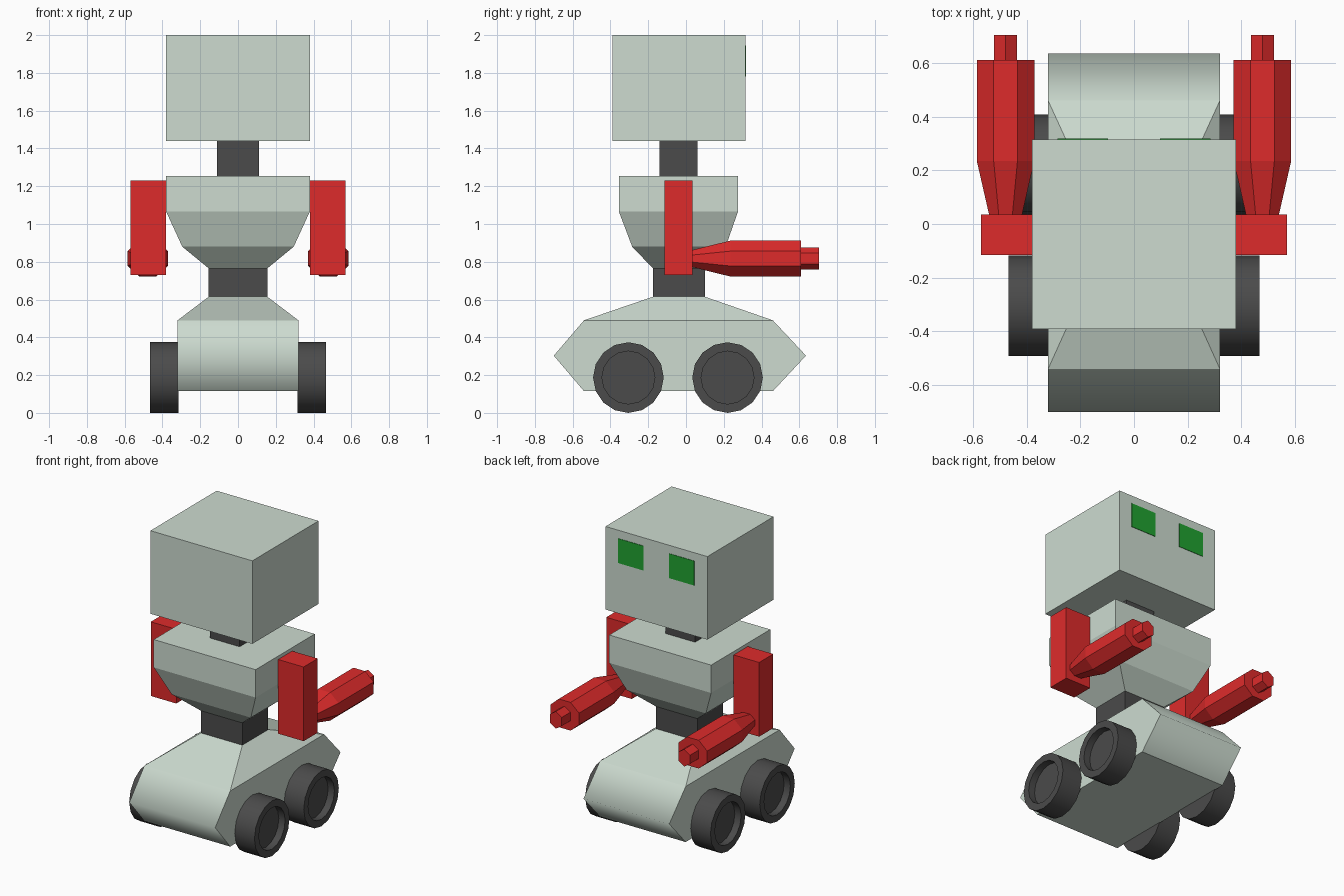
import bpy, bmesh
from math import pi, cos, sin, radians

if "Cube" in bpy.data.objects:
    bpy.data.objects.remove(bpy.data.objects["Cube"])


def material(name, rgb):
    m = bpy.data.materials.new(name)
    m.diffuse_color = (*rgb, 1)
    m.use_nodes = True
    m.node_tree.nodes["Principled BSDF"].inputs["Base Color"].default_value = m.diffuse_color
    return m


PALE = material("pale_green", (0.61, 0.71, 0.63))
DARK = material("dark_grey", (0.07, 0.07, 0.07))
RED = material("red", (0.73, 0.024, 0.024))
GREEN = material("green", (0.015, 0.36, 0.03))


def loft(name, rings, mat, smooth=None):
    """Skin a stack of equal-length rings and cap both ends."""
    bm = bmesh.new()
    loops = [[bm.verts.new(p) for p in ring] for ring in rings]
    n = len(loops[0])
    for a, b in zip(loops, loops[1:]):
        for i in range(n):
            j = (i + 1) % n
            bm.faces.new((a[i], a[j], b[j], b[i]))
    bm.faces.new(loops[0])
    bm.faces.new(loops[-1])
    bmesh.ops.recalc_face_normals(bm, faces=bm.faces)
    me = bpy.data.meshes.new(name)
    bm.to_mesh(me)
    bm.free()
    me.materials.append(mat)
    ob = bpy.data.objects.new(name, me)
    bpy.context.collection.objects.link(ob)
    if smooth:
        bpy.ops.object.select_all(action='DESELECT')
        ob.select_set(True)
        bpy.context.view_layer.objects.active = ob
        bpy.ops.object.shade_smooth_by_angle(angle=radians(smooth))
    return ob


def rect(hx, y0, y1, z, cx=0):
    return [(cx - hx, y0, z), (cx + hx, y0, z), (cx + hx, y1, z), (cx - hx, y1, z)]


def box(name, cx, hx, y0, y1, z0, z1, mat):
    return loft(name, [rect(hx, y0, y1, z0, cx), rect(hx, y0, y1, z1, cx)], mat)


def polygon(cx, y, cz, rx, rz, n, turn):
    """Ring in the xz plane with circumradii rx, rz."""
    return [(cx + rx * cos(turn + 2 * pi * i / n), y,
             cz + rz * sin(turn + 2 * pi * i / n)) for i in range(n)]


# Head, neck, torso and waist
box("head", 0, 0.38, -0.39, 0.315, 1.44, 2.0, PALE)
box("neck", 0, 0.11, -0.14, 0.06, 1.25, 1.44, DARK)
loft("torso", [rect(0.155, -0.175, 0.10, 0.765), rect(0.295, -0.285, 0.21, 0.88),
               rect(0.38, -0.355, 0.275, 1.065), rect(0.38, -0.355, 0.275, 1.253)], PALE)
box("waist", 0, 0.155, -0.175, 0.10, 0.615, 0.765, DARK)

# Wheeled base, with the pointed ends shaded smooth
base = loft("base", [rect(0.32, -0.54, 0.46, 0.115), rect(0.32, -0.70, 0.635, 0.303),
                     rect(0.32, -0.54, 0.46, 0.49), rect(0.155, -0.175, 0.10, 0.615)], PALE)
base.data.shade_smooth()
for e in base.data.edges:
    a, b = (base.data.vertices[i].co for i in e.vertices)
    nose = abs(a.z - 0.303) < 0.01 and abs(b.z - 0.303) < 0.01 and abs(a.y - b.y) < 0.01
    e.use_edge_sharp = not nose

for s, side in ((1, "right"), (-1, "left")):
    # Eye panels, on the face above the forearms
    box(side + "_eye", s * 0.19, 0.094, 0.31, 0.318, 1.78, 1.945, GREEN)

    # Upper arm block, tapered eight-sided forearm and hex tip
    box(side + "_upper_arm", s * 0.475, 0.095, -0.115, 0.035, 0.73, 1.23, RED)
    cx, k = s * 0.478, 1 / cos(pi / 8)
    loft(side + "_forearm", [polygon(cx, y, 0.817, rx * k, rz * k, 8, pi / 8)
                             for y, rx, rz in ((0.02, 0.058, 0.042), (0.235, 0.107, 0.095),
                                               (0.61, 0.107, 0.095))], RED)
    loft(side + "_arm_tip", [polygon(cx, y, 0.817, 0.05, 0.058, 6, pi / 2)
                             for y in (0.60, 0.703)], RED)

    # Wheels with a recessed hub
    for cy, end in ((-0.305, "front"), (0.22, "rear")):
        rings = [[(s * x, cy + r * cos(2 * pi * i / 16), 0.187 + r * sin(2 * pi * i / 16))
                  for i in range(16)]
                 for x, r in ((0.315, 0.187), (0.467, 0.187), (0.467, 0.14), (0.42, 0.14))]
        loft(f"{end}_{side}_wheel", rings, DARK, smooth=35)
